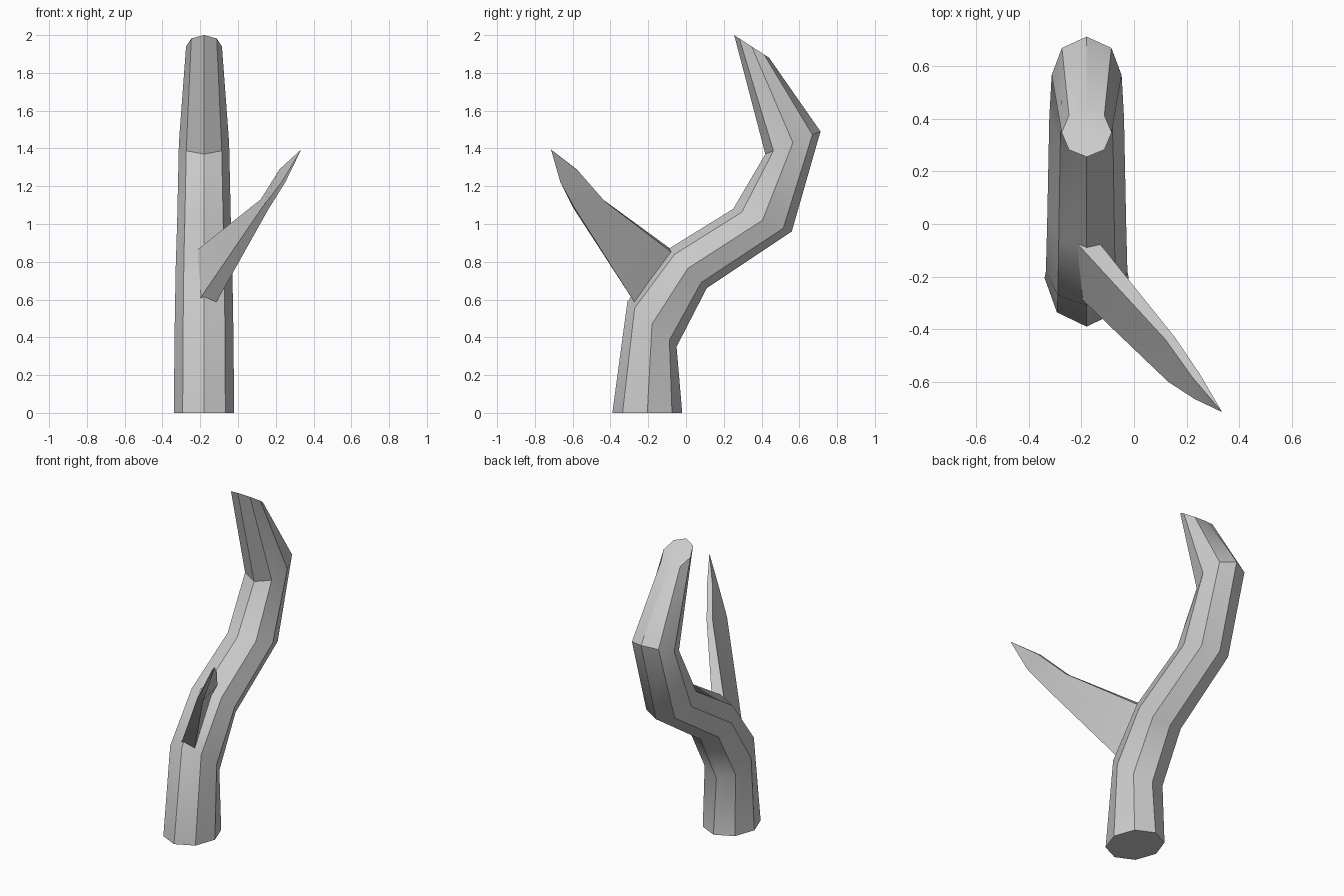
import bpy, bmesh
from math import cos, sin, pi, radians
from mathutils import Vector

if "Cube" in bpy.data.objects:
    bpy.data.objects.remove(bpy.data.objects["Cube"])


def skin(name, rings, tip=None):
    """Join matching rings of points into a closed tube, optionally ending in a point."""
    bm = bmesh.new()
    loops = [[bm.verts.new(p) for p in ring] for ring in rings]
    n = len(loops[0])
    for a, b in zip(loops, loops[1:]):
        for i in range(n):
            j = (i + 1) % n
            bm.faces.new((a[i], a[j], b[j], b[i]))
    bm.faces.new(loops[0])
    if tip:
        t = bm.verts.new(tip)
        for i in range(n):
            bm.faces.new((loops[-1][i], loops[-1][(i + 1) % n], t))
    else:
        bm.faces.new(loops[-1])
    bmesh.ops.recalc_face_normals(bm, faces=bm.faces)
    mesh = bpy.data.meshes.new(name)
    bm.to_mesh(mesh)
    bm.free()
    ob = bpy.data.objects.new(name, mesh)
    bpy.context.collection.objects.link(ob)
    bpy.ops.object.select_all(action='DESELECT')
    ob.select_set(True)
    bpy.context.view_layer.objects.active = ob
    bpy.ops.object.shade_smooth_by_angle(angle=radians(38))
    return ob


def trunk_ring(front, back, half_width):
    """Tilted octagon spanning the front and back (y, z) points."""
    f, b = Vector((-0.18, *front)), Vector((-0.18, *back))
    mid, half = (f + b) / 2, (b - f) / 2
    side = Vector((half_width, 0, 0))
    return [mid + side * cos(k * pi / 4) + half * sin(k * pi / 4) for k in range(8)]


# Crooked trunk: front point, back point, half width
trunk = [
    ((-0.39, 0.00), (-0.02, 0.00), 0.16),
    ((-0.31, 0.59), (-0.05, 0.35), 0.155),
    ((-0.09, 0.87), (0.11, 0.66), 0.15),
    ((0.25, 1.08), (0.56, 0.96), 0.142),
    ((0.42, 1.37), (0.712, 1.49), 0.133),
    ((0.255, 2.00), (0.44, 1.88), 0.095),
]
skin("trunk", [trunk_ring(*r) for r in trunk])

# Flat pointed side branch: four-sided sections, root sunk in the trunk
skin("side_branch", [
    [(-0.22, -0.07, 0.86), (-0.15, -0.05, 0.83), (-0.135, -0.25, 0.55), (-0.215, -0.27, 0.585)],
    [(0.12, -0.44, 1.13), (0.155, -0.43, 1.12), (0.165, -0.59, 1.085), (0.13, -0.60, 1.09)],
    [(0.22, -0.58, 1.29), (0.25, -0.57, 1.28), (0.25, -0.665, 1.22), (0.23, -0.665, 1.22)],
], tip=(0.335, -0.715, 1.395))
